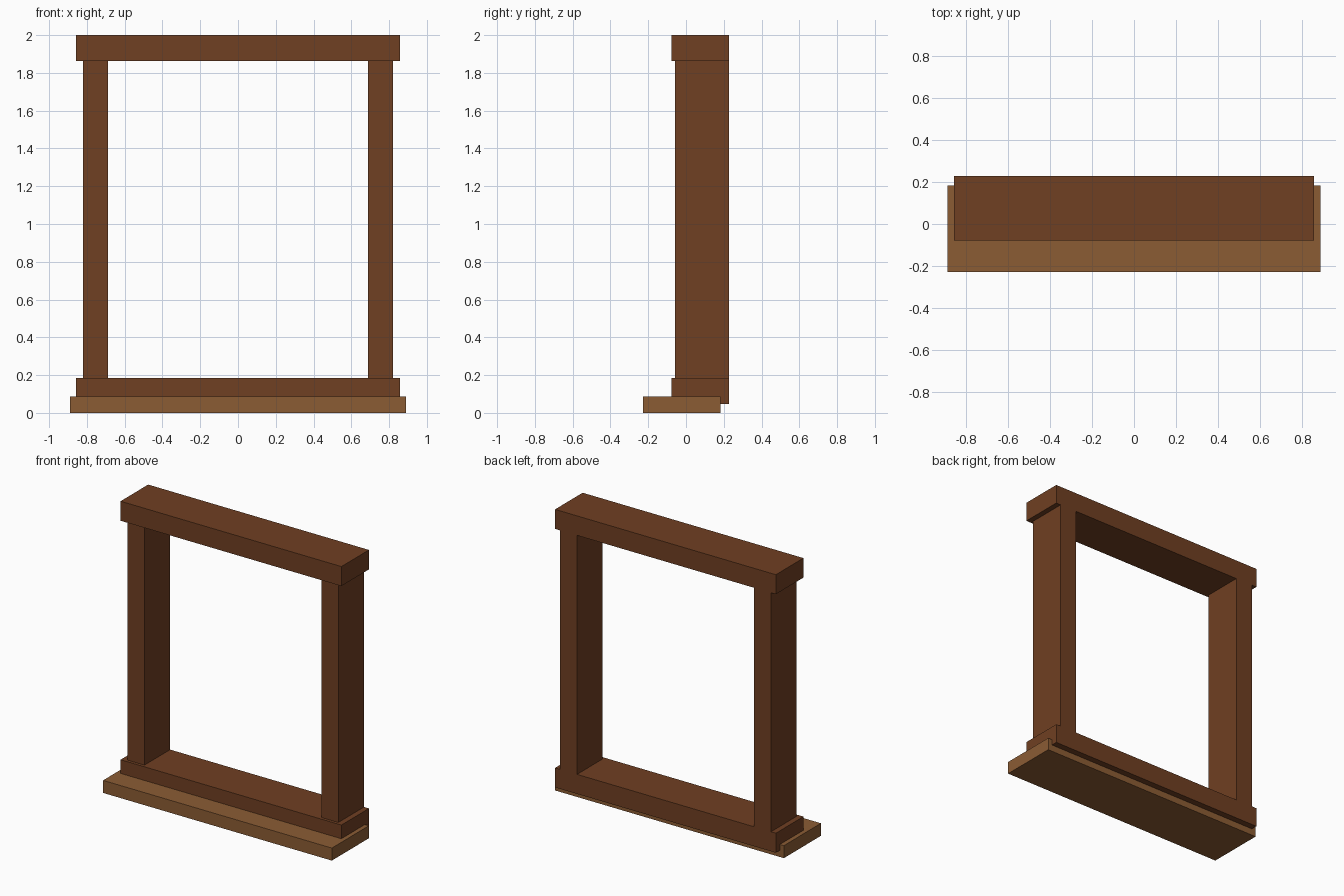
import bpy

cube = bpy.data.objects.get("Cube")
if cube:
    bpy.data.objects.remove(cube, do_unlink=True)


def make_material(name, rgb):
    mat = bpy.data.materials.new(name)
    mat.use_nodes = True
    mat.diffuse_color = (*rgb, 1)
    mat.node_tree.nodes["Principled BSDF"].inputs["Base Color"].default_value = (*rgb, 1)
    return mat


def box(name, xs, ys, zs, mat):
    """Box spanning the given (low, high) range on each axis."""
    spans = (xs, ys, zs)
    bpy.ops.mesh.primitive_cube_add(size=1, location=[(a + b) / 2 for a, b in spans])
    obj = bpy.context.object
    obj.name = name
    obj.scale = [b - a for a, b in spans]
    bpy.ops.object.transform_apply(location=False, rotation=False, scale=True)
    obj.data.materials.append(mat)
    return obj


dark_wood = make_material("dark brown wood", (0.16, 0.05, 0.016))
light_wood = make_material("light brown wood", (0.26, 0.107, 0.034))

BACK = 0.228
BEAM_X = (-0.858, 0.858)
BEAM_Y = (-0.078, BACK)
BOTTOM_TOP, LINTEL_BASE = 0.184, 1.863

# Horizontal beams, flush with the posts at the back
box("top_beam", BEAM_X, BEAM_Y, (LINTEL_BASE, 2), dark_wood)
box("bottom_beam", BEAM_X, BEAM_Y, (0.047, BOTTOM_TOP), dark_wood)

# Side posts between the beams
for name, xs in (("left_post", (0.687, 0.82)), ("right_post", (-0.82, -0.687))):
    box(name, xs, (-0.057, BACK), (BOTTOM_TOP, LINTEL_BASE), dark_wood)

# Projecting sill board that the bottom beam is set into
box("sill", (-0.889, 0.889), (-BACK, 0.183), (0, 0.088), light_wood)
